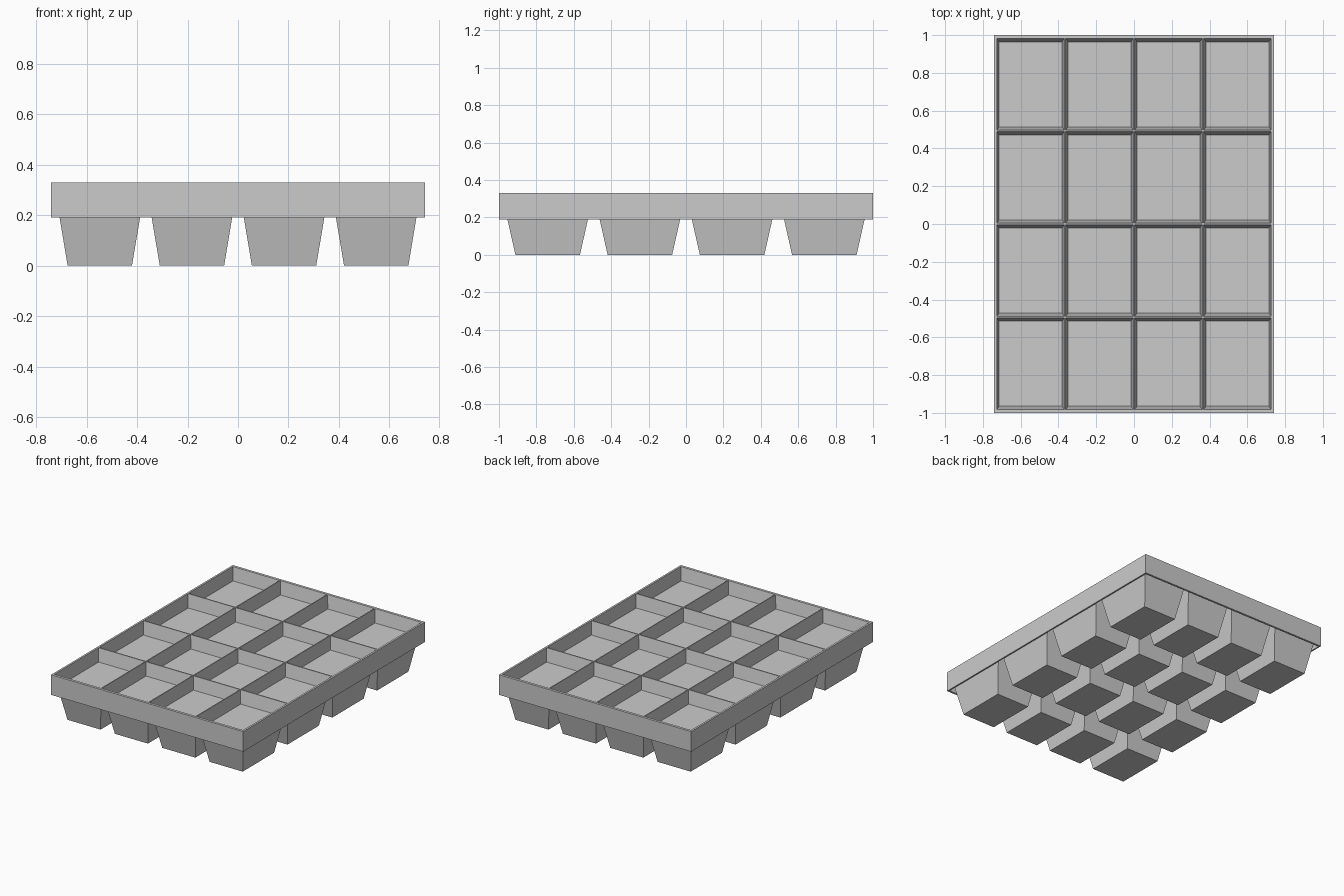
import bpy, bmesh

if "Cube" in bpy.data.objects:
    bpy.data.objects.remove(bpy.data.objects["Cube"])

PITCH_X, PITCH_Y = 0.365, 0.493
TOP, SKIRT_BOTTOM, FLOOR = 0.33, 0.19, 0.24


def loft(name, rings, cap=False, close=False):
    """Skin a stack of centred rectangles given as (half x, half y, z)."""
    bm = bmesh.new()
    loops = [[bm.verts.new((sx * hx, sy * hy, z))
              for sx, sy in ((-1, -1), (1, -1), (1, 1), (-1, 1))]
             for hx, hy, z in rings]
    pairs = list(zip(loops, loops[1:]))
    if close:
        pairs.append((loops[-1], loops[0]))
    for a, b in pairs:
        for i in range(4):
            j = (i + 1) % 4
            bm.faces.new((a[i], a[j], b[j], b[i]))
    if cap:
        bm.faces.new(loops[0])
        bm.faces.new(loops[-1])
    bmesh.ops.recalc_face_normals(bm, faces=bm.faces)
    mesh = bpy.data.meshes.new(name)
    bm.to_mesh(mesh)
    bm.free()
    return mesh


def place(name, mesh, x=0, y=0):
    ob = bpy.data.objects.new(name, mesh)
    ob.location = (x, y, 0)
    bpy.context.collection.objects.link(ob)


# Outer skirt: thin band hanging round the tray, open underneath
place("tray_skirt", loft("tray_skirt", [
    (0.74, 1.0, SKIRT_BOTTOM), (0.74, 1.0, TOP),
    (2 * PITCH_X, 2 * PITCH_Y, TOP), (2 * PITCH_X, 2 * PITCH_Y, SKIRT_BOTTOM)],
    close=True))

# Tapered planting cell: outer wall, narrow top edge, drafted recess and filled floor
cell = loft("planting_cell", [
    (0.1275, 0.1725, 0), (0.1815, 0.245, TOP - 0.008),
    (PITCH_X / 2, PITCH_Y / 2, TOP - 0.005), (PITCH_X / 2, PITCH_Y / 2, TOP),
    (0.179, 0.2425, TOP), (0.166, 0.225, FLOOR)], cap=True)

# Four by four grid of cells
for i in range(4):
    for j in range(4):
        place(f"planting_cell_{i}_{j}", cell, (i - 1.5) * PITCH_X, (j - 1.5) * PITCH_Y)
